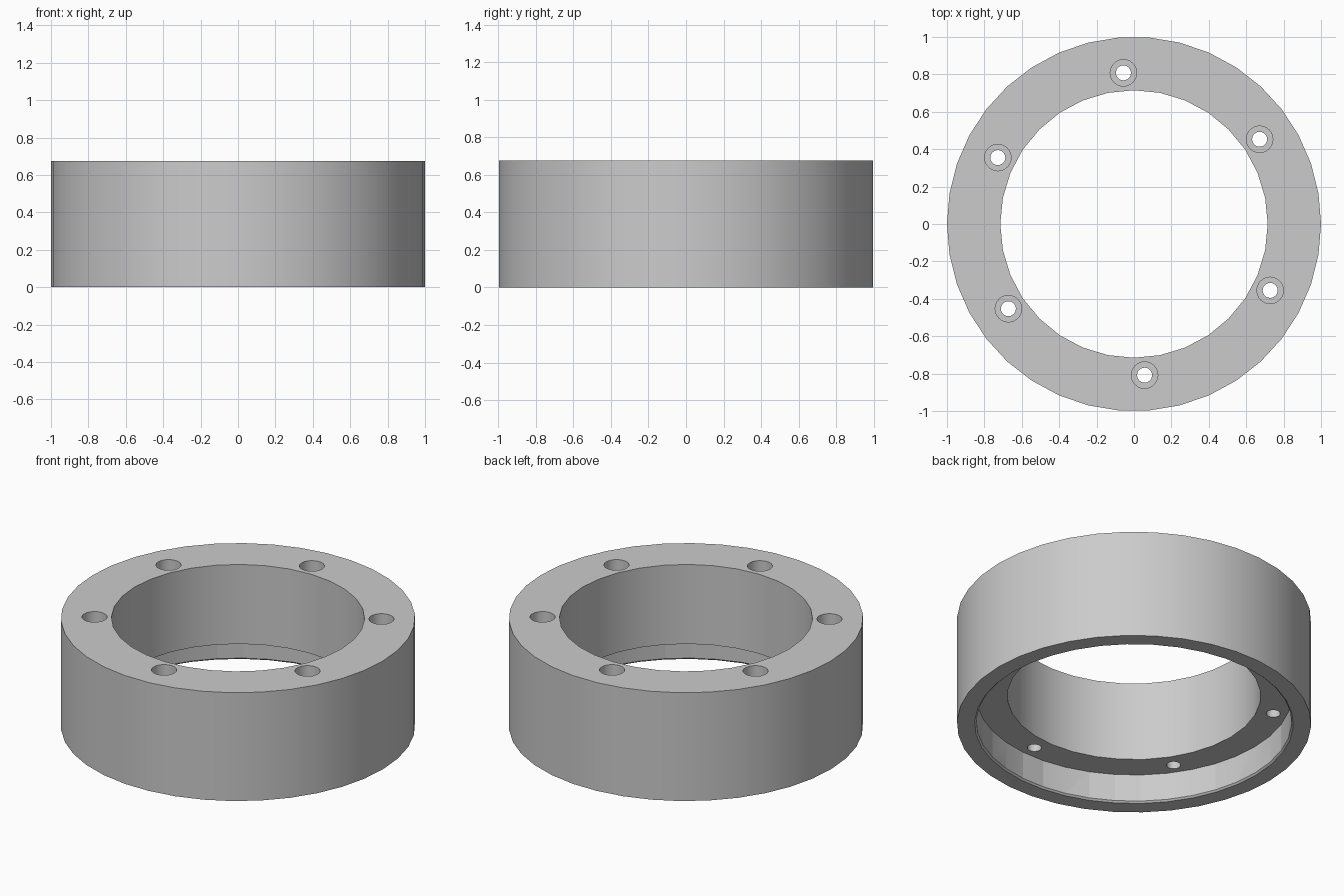
import bpy
from math import cos, sin, radians

if "Cube" in bpy.data.objects:
    bpy.data.objects.remove(bpy.data.objects["Cube"], do_unlink=True)

HEIGHT = 0.675
RECESS_DEPTH = 0.18
BOLT_CIRCLE = 0.81
SOCKET_DEPTH = 0.15

grey = bpy.data.materials.new("plain_grey")
grey.use_nodes = True
colour = (0.6, 0.6, 0.6, 1)
grey.diffuse_color = colour
grey.node_tree.nodes["Principled BSDF"].inputs["Base Color"].default_value = colour


def frustum(name, sides, r_low, r_high, z_low, z_high, x=0, y=0):
    """Upright cylinder or cone between two heights, first corner on +x."""
    bpy.ops.mesh.primitive_cone_add(
        vertices=sides, radius1=r_low, radius2=r_high, depth=z_high - z_low,
        location=(x, y, (z_low + z_high) / 2))
    obj = bpy.context.object
    obj.name = name
    # primitives start on +y, so turn the first corner to +x
    obj.rotation_euler.z = radians(-90)
    bpy.ops.object.transform_apply(location=True, rotation=True, scale=True)
    obj.data.materials.append(grey)
    return obj


def cut(body, cutter):
    """Subtract the cutter from the body and remove it."""
    cutter.hide_render = True
    mod = body.modifiers.new("cut", "BOOLEAN")
    mod.operation = "DIFFERENCE"
    mod.solver = "EXACT"
    mod.object = cutter
    bpy.context.view_layer.objects.active = body
    bpy.ops.object.modifier_apply(modifier=mod.name)
    bpy.data.objects.remove(cutter, do_unlink=True)


# Outer body
ring = frustum("flange_ring", 38, 1, 1, 0, HEIGHT)

# Central bore, wider recess underneath and its small edge chamfer
cut(ring, frustum("bore_cutter", 32, 0.715, 0.715, -0.1, HEIGHT + 0.1))
cut(ring, frustum("recess_cutter", 38, 0.89, 0.89, -0.1, RECESS_DEPTH))
cut(ring, frustum("chamfer_cutter", 38, 0.91, 0.88, -0.01, 0.02))

# Six counterbored bolt holes
for i in range(6):
    a = radians(34 + 60 * i)
    x, y = BOLT_CIRCLE * cos(a), BOLT_CIRCLE * sin(a)
    cut(ring, frustum("bolt_cutter", 24, 0.04, 0.04, 0.1, HEIGHT + 0.1, x, y))
    cut(ring, frustum("socket_cutter", 24, 0.071, 0.071,
                      HEIGHT - SOCKET_DEPTH, HEIGHT + 0.1, x, y))

# Smooth walls with crisp rims
bpy.ops.object.select_all(action="DESELECT")
ring.select_set(True)
bpy.context.view_layer.objects.active = ring
bpy.ops.object.shade_smooth_by_angle(angle=radians(30))
